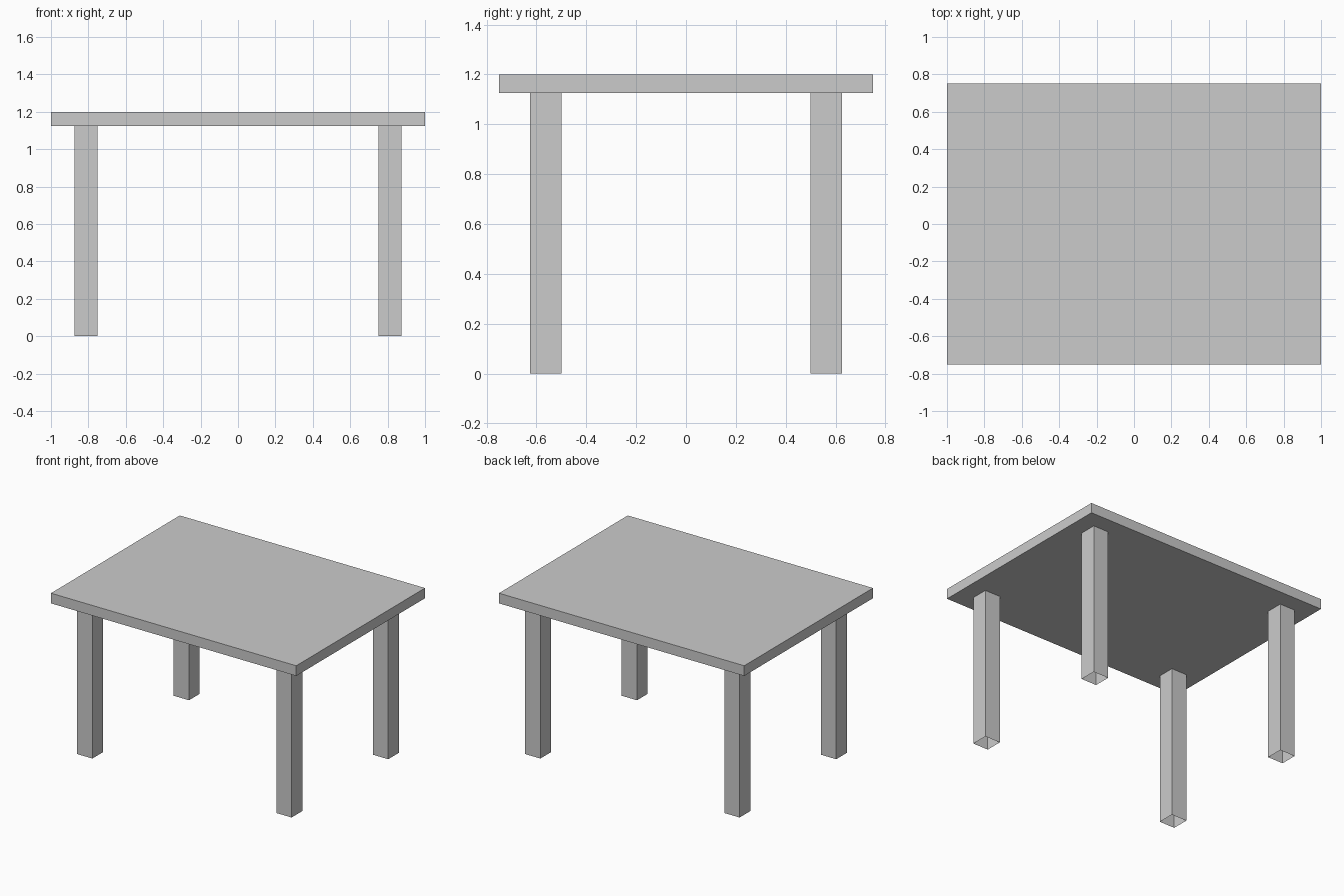
import bpy, bmesh
from mathutils import Vector

if "Cube" in bpy.data.objects:
    bpy.data.objects.remove(bpy.data.objects["Cube"])


def box(name, lo, hi, open_ends=False):
    """Axis-aligned box between two corners, optionally an open tube along z."""
    lo, hi = Vector(lo), Vector(hi)
    bm = bmesh.new()
    bmesh.ops.create_cube(bm, size=1)
    bmesh.ops.scale(bm, vec=hi - lo, verts=bm.verts)
    if open_ends:
        caps = [f for f in bm.faces if abs(f.normal.z) > 0.9]
        bmesh.ops.delete(bm, geom=caps, context='FACES_ONLY')
    mesh = bpy.data.meshes.new(name)
    bm.to_mesh(mesh)
    bm.free()
    obj = bpy.data.objects.new(name, mesh)
    obj.location = (lo + hi) / 2
    bpy.context.collection.objects.link(obj)
    return obj


TOP_Z, UNDERSIDE_Z = 1.2, 1.125
LEG = 0.125

# Tabletop slab
box("tabletop", (-1, -0.75, UNDERSIDE_Z), (1, 0.75, TOP_Z))

# Four hollow square legs, open at the foot
for side, sx in (("left", -1), ("right", 1)):
    for end, sy in (("front", -1), ("back", 1)):
        cx, cy = sx * 0.8125, sy * 0.5625
        box(f"{end}_{side}_leg",
            (cx - LEG / 2, cy - LEG / 2, 0),
            (cx + LEG / 2, cy + LEG / 2, UNDERSIDE_Z), open_ends=True)
